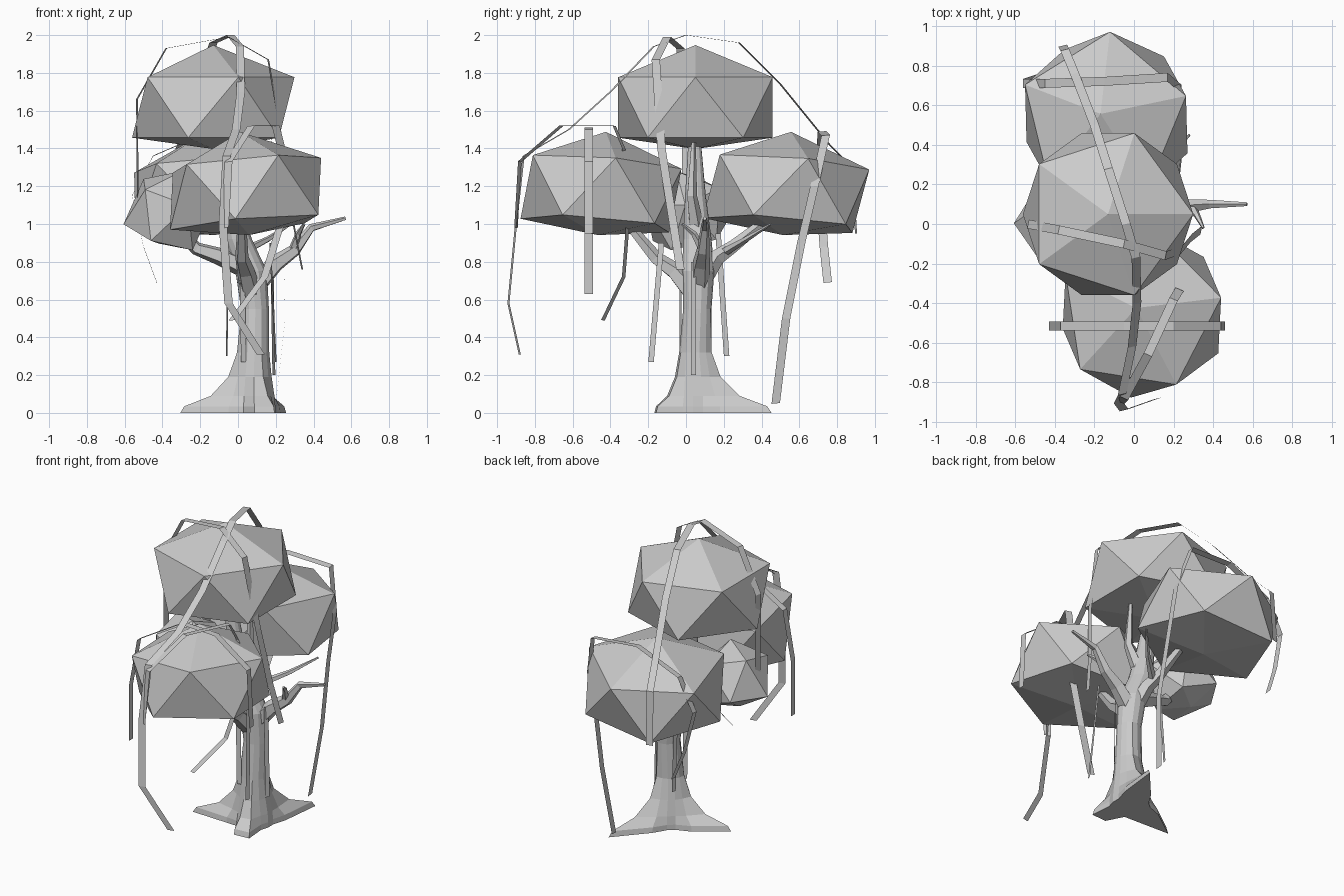
import bpy, bmesh
from math import cos, sin, pi, radians, exp
from mathutils import Vector, Matrix, Euler

if "Cube" in bpy.data.objects:
    bpy.data.objects.remove(bpy.data.objects["Cube"], do_unlink=True)

grey = bpy.data.materials.new("plain grey")
grey.use_nodes = True
COLOUR = (0.6, 0.6, 0.6, 1)
grey.diffuse_color = COLOUR
grey.node_tree.nodes["Principled BSDF"].inputs["Base Color"].default_value = COLOUR


def finish(name, bm, solid=True):
    if solid:
        bmesh.ops.recalc_face_normals(bm, faces=bm.faces)
    mesh = bpy.data.meshes.new(name)
    bm.to_mesh(mesh)
    bm.free()
    mesh.materials.append(grey)
    obj = bpy.data.objects.new(name, mesh)
    bpy.context.collection.objects.link(obj)
    return obj


def loft(name, rings):
    """Skin a list of equal-length point rings and cap both ends."""
    bm = bmesh.new()
    rows = [[bm.verts.new(p) for p in ring] for ring in rings]
    n = len(rows[0])
    for a, b in zip(rows, rows[1:]):
        for i in range(n):
            j = (i + 1) % n
            bm.faces.new((a[i], a[j], b[j], b[i]))
    bm.faces.new(rows[0])
    bm.faces.new(rows[-1])
    return finish(name, bm)


def branch(name, path, r0, r1, sides=5):
    """Tapered limb along a path."""
    pts = [Vector(p) for p in path]
    rings = []
    for i, p in enumerate(pts):
        t = (pts[min(i + 1, len(pts) - 1)] - pts[max(i - 1, 0)]).normalized()
        u = t.cross(Vector((0.3, 0.9, 0.1))).normalized()
        v = t.cross(u)
        r = r0 + (r1 - r0) * i / (len(pts) - 1)
        rings.append([p + r * (u * cos(2 * pi * k / sides) + v * sin(2 * pi * k / sides))
                      for k in range(sides)])
    return loft(name, rings)


def foliage(name, centre, radius, turn, tilt=(0, 0), scale=1.0):
    """Squashed twenty-sided clump: two opposed rings and two poles."""
    bm = bmesh.new()
    top = bm.verts.new((0, 0, 0.33 * scale))
    low = bm.verts.new((0, 0, -0.22 * scale))

    def ring(z, offset):
        return [bm.verts.new((radius * cos(radians(turn + offset + 72 * k)),
                              radius * sin(radians(turn + offset + 72 * k)), z * scale))
                for k in range(5)]
    up, down = ring(0.16, 0), ring(-0.16, 36)
    for i in range(5):
        j = (i + 1) % 5
        bm.faces.new((top, up[i], up[j]))
        bm.faces.new((up[i], down[i], up[j]))
        bm.faces.new((up[j], down[i], down[j]))
        bm.faces.new((low, down[j], down[i]))
    rot = Euler((radians(tilt[0]), radians(tilt[1]), 0)).to_matrix().to_4x4()
    bm.transform(Matrix.Translation(centre) @ rot)
    return finish(name, bm)


def vine(name, path, side, width=0.045):
    """Flat ribbon hung along a path."""
    bm = bmesh.new()
    half = Vector(side).normalized() * width / 2
    rows = [(bm.verts.new(Vector(p) - half), bm.verts.new(Vector(p) + half)) for p in path]
    for a, b in zip(rows, rows[1:]):
        bm.faces.new((a[0], a[1], b[1], b[0]))
    return finish(name, bm, solid=False)


# Trunk with three flared roots: height, centre x, centre y, radius, root strength
levels = [(0.0, 0.08, 0.06, 0.12, 1.0), (0.035, 0.08, 0.06, 0.12, 0.92),
          (0.09, 0.08, 0.06, 0.115, 0.42), (0.19, 0.08, 0.055, 0.10, 0.13),
          (0.32, 0.085, 0.05, 0.082, 0.04), (0.55, 0.09, 0.06, 0.075, 0),
          (0.75, 0.07, 0.065, 0.085, 0), (0.92, 0.0, 0.06, 0.075, 0),
          (1.15, -0.05, 0.05, 0.055, 0), (1.48, -0.1, 0.045, 0.03, 0)]
roots = [(66, 0.31), (193, 0.28), (286, 0.17)]
SIDES = 14
rings = []
for z, cx, cy, r, flare in levels:
    ring = []
    for k in range(SIDES):
        deg = 66 + 360 * k / SIDES
        reach = r
        for angle, length in roots:
            d = (deg - angle + 180) % 360 - 180
            reach += flare * length * exp(-(d / 21) ** 2)
        ring.append((cx + reach * cos(radians(deg)), cy + reach * sin(radians(deg)), z))
    rings.append(ring)
loft("trunk", rings)

# Limbs
branch("left_branch", [(0.08, 0.07, 0.66), (0.2, 0.08, 0.79), (0.3, 0.09, 0.86),
                       (0.39, 0.1, 0.98), (0.57, 0.1, 1.03)], 0.06, 0.01)
branch("left_twig", [(0.29, 0.09, 0.86), (0.32, 0.04, 0.95), (0.35, -0.02, 1.0)], 0.025, 0.007)
branch("right_branch", [(0.06, 0.05, 0.76), (-0.1, 0.03, 0.83), (-0.22, 0.02, 0.87),
                        (-0.34, 0.0, 0.99)], 0.06, 0.025)
branch("front_branch", [(0.07, 0.05, 0.62), (0.04, -0.06, 0.75), (0.02, -0.16, 0.82),
                        (0.02, -0.3, 0.99)], 0.06, 0.025)
branch("back_branch", [(0.07, 0.07, 0.68), (0.03, 0.16, 0.82), (0.0, 0.25, 0.88),
                       (-0.03, 0.4, 1.0)], 0.055, 0.025)
branch("back_twig", [(0.02, 0.2, 0.85), (0.16, 0.32, 0.92), (0.28, 0.45, 1.0)], 0.025, 0.006)
branch("upper_branch", [(0.0, 0.06, 0.95), (0.07, 0.03, 1.15), (0.06, 0.04, 1.45)], 0.045, 0.012)

# Foliage clumps
foliage("top_foliage", (-0.131, 0.05, 1.617), 0.43, 0)
foliage("back_foliage", (-0.14, 0.53, 1.16), 0.43, 86, (-4.5, -5))
foliage("front_foliage", (0.04, -0.45, 1.16), 0.42, 9, (-4.5, -5))
foliage("small_foliage", (-0.37, 0.0, 1.05), 0.21, 150, (12, 18), 0.75)

# Vines draped over the clumps
vine("long_vine", [(-0.36, 0.9, 0.95), (-0.35, 0.88, 1.3), (-0.3, 0.76, 1.42),
                   (-0.2, 0.5, 1.74), (-0.13, 0.28, 1.96), (-0.04, 0.0, 2.0),
                   (0.01, -0.17, 1.94), (0.015, -0.4, 1.7), (-0.01, -0.62, 1.5),
                   (-0.06, -0.86, 1.36), (-0.08, -0.9, 1.0), (-0.05, -0.94, 0.58),
                   (0.12, -0.88, 0.31)], (1, 0.25, 0))
vine("back_vine", [(-0.43, 0.75, 0.69), (-0.5, 0.73, 0.88), (-0.56, 0.71, 1.15),
                   (-0.45, 0.71, 1.36), (-0.15, 0.72, 1.49), (0.17, 0.74, 1.47),
                   (0.24, 0.68, 1.2), (0.24, 0.61, 0.9), (0.25, 0.53, 0.5),
                   (0.2, 0.475, 0.05)], (0, 1, 0.1))
vine("top_vine", [(-0.53, 0.0, 1.1), (-0.535, 0.0, 1.66), (-0.38, -0.03, 1.93),
                  (-0.05, -0.1, 1.99), (0.16, -0.16, 1.87), (0.24, -0.13, 1.4),
                  (0.29, -0.07, 1.02), (0.34, -0.03, 0.76)], (0.2, 1, 0))
vine("front_vine", [(-0.43, -0.515, 0.63), (-0.43, -0.515, 1.0), (-0.37, -0.515, 1.32),
                    (-0.05, -0.515, 1.51), (0.2, -0.515, 1.5), (0.44, -0.515, 1.33),
                    (0.46, -0.515, 0.95)], (0, 1, 0))
vine("crossing_vine", [(-0.03, -0.44, 0.49), (0.14, -0.33, 0.72), (0.22, -0.31, 0.98),
                       (0.23, -0.33, 1.4), (0.2, -0.38, 1.52), (0.07, -0.66, 1.52),
                       (-0.05, -0.88, 1.33), (-0.07, -0.9, 0.98)], (0.9, -0.4, 0.1))

# Loose vines hanging beside the trunk
for name, top, bottom, side in [
        ("hanging_vine_front", (0.17, -0.13, 0.9), (0.2, -0.185, 0.27), (0.3, 1, 0)),
        ("hanging_vine_back", (-0.05, 0.17, 0.95), (-0.06, 0.215, 0.3), (0.3, 1, 0)),
        ("hanging_vine_left", (0.18, 0.04, 0.8), (0.19, 0.04, 0.2), (0.6, 1, 0)),
        ("hanging_vine_right", (0.02, -0.03, 0.9), (0.03, -0.03, 0.27), (1, 0.4, 0))]:
    middle = (Vector(top) + Vector(bottom)) / 2
    vine(name, [top, middle, bottom], side, 0.03)
